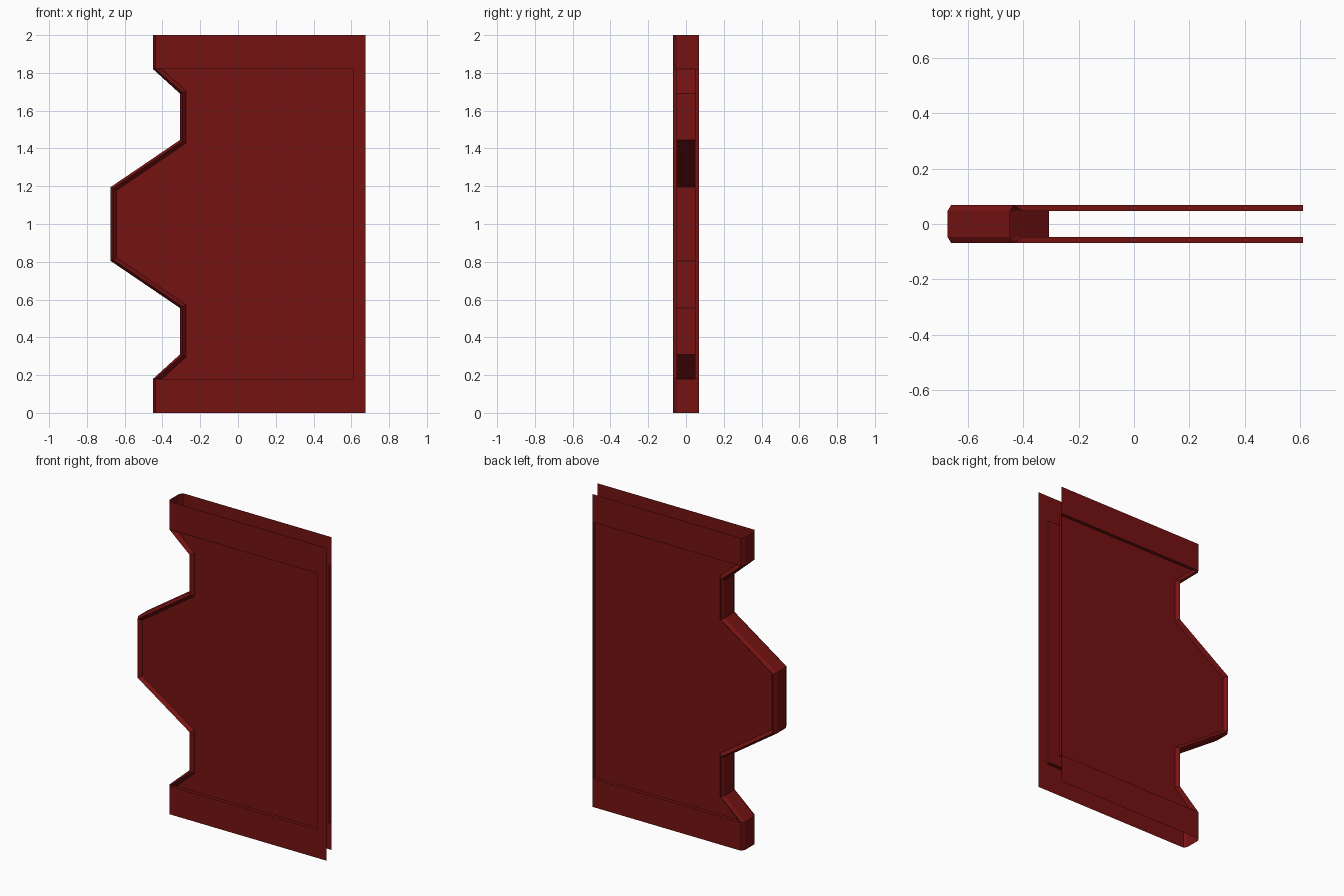
import bpy, bmesh
from mathutils import Vector

if "Cube" in bpy.data.objects:
    bpy.data.objects.remove(bpy.data.objects["Cube"])

Y_OUT, Y_IN = 0.0685, 0.047      # raised frame / recessed panel
X_LIP, X_END = 0.612, 0.675      # recess edge / front sheet edge
Z0, Z1 = 0.18, 1.82              # recess bottom / top

# Stepped left outline (x, z): lower half mirrored about z = 1
half = [(-.45, 0), (-.45, Z0), (-.307, .31), (-.307, .555), (-.675, .805)]
P = [Vector(p) for p in half] + [Vector((x, 2 - z)) for x, z in reversed(half)]


def inset(pts, d):
    """Mitred offset of the outline towards the solid side."""
    out = []
    for i, p in enumerate(pts):
        ns = []
        for a, b in ((i - 1, i), (i, i + 1)):
            if a >= 0 and b < len(pts):
                t = (pts[b] - pts[a]).normalized()
                ns.append(Vector((t.y, -t.x)))
        m = sum(ns, Vector((0, 0))).normalized()
        out.append(p + m * (d / m.dot(ns[0])))
    return out


Q, R = inset(P, .013), inset(P, .032)
slope = (P[2] - P[1]).normalized()
r_end = P[1].x + .032 / slope.y
for i, z in ((1, Z0), (8, Z1)):
    Q[i].y = z
    R[i] = Vector((r_end, z))

bm = bmesh.new()


def face(*pts):
    bm.faces.new([bm.verts.new(p) for p in pts])


def sheet(s):
    o = lambda v: (v[0], s * Y_OUT, v[1])
    n = lambda v: (v[0], s * Y_IN, v[1])
    # chamfered rim and its inner slope
    for i in range(9):
        face(n(P[i]), n(P[i + 1]), o(Q[i + 1]), o(Q[i]))
        if 1 <= i <= 7:
            face(o(Q[i]), o(Q[i + 1]), n(R[i + 1]), n(R[i]))
    # recessed panel
    face(*[n(v) for v in R[1:9]], n((X_LIP, Z1)), n((X_LIP, Z0)))
    # top and bottom frame bands with ledges
    for i, e, z in ((1, 0, Z0), (8, 9, Z1)):
        ze = P[e].y
        face(o(Q[e]), o((X_LIP, ze)), o((X_LIP, z)), o(R[i]), o(Q[i]))
        face(n(R[i]), n((X_LIP, z)), o((X_LIP, z)), o(R[i]))
        face(n(R[i]), o(R[i]), o(Q[i]))
    # right ledge
    face(n((X_LIP, Z0)), n((X_LIP, Z1)), o((X_LIP, Z1)), o((X_LIP, Z0)))
    # right frame band, front sheet only
    if s < 0:
        zs = (0, Z0, Z1, 2)
        for a, b in zip(zs, zs[1:]):
            face(o((X_LIP, a)), o((X_END, a)), o((X_END, b)), o((X_LIP, b)))


sheet(-1)
sheet(1)
# edge wall joining the two sheets
for a, b in zip(P, P[1:]):
    face((a.x, -Y_IN, a.y), (a.x, Y_IN, a.y), (b.x, Y_IN, b.y), (b.x, -Y_IN, b.y))

bmesh.ops.remove_doubles(bm, verts=bm.verts, dist=1e-4)
bmesh.ops.recalc_face_normals(bm, faces=bm.faces)
mesh = bpy.data.meshes.new("door_panel")
bm.to_mesh(mesh)
bm.free()
mat = bpy.data.materials.new("dark_red")
mat.diffuse_color = (.18, .006, .006, 1)
mat.use_nodes = True
mat.node_tree.nodes["Principled BSDF"].inputs["Base Color"].default_value = mat.diffuse_color
mesh.materials.append(mat)
obj = bpy.data.objects.new("door_panel", mesh)
bpy.context.collection.objects.link(obj)
